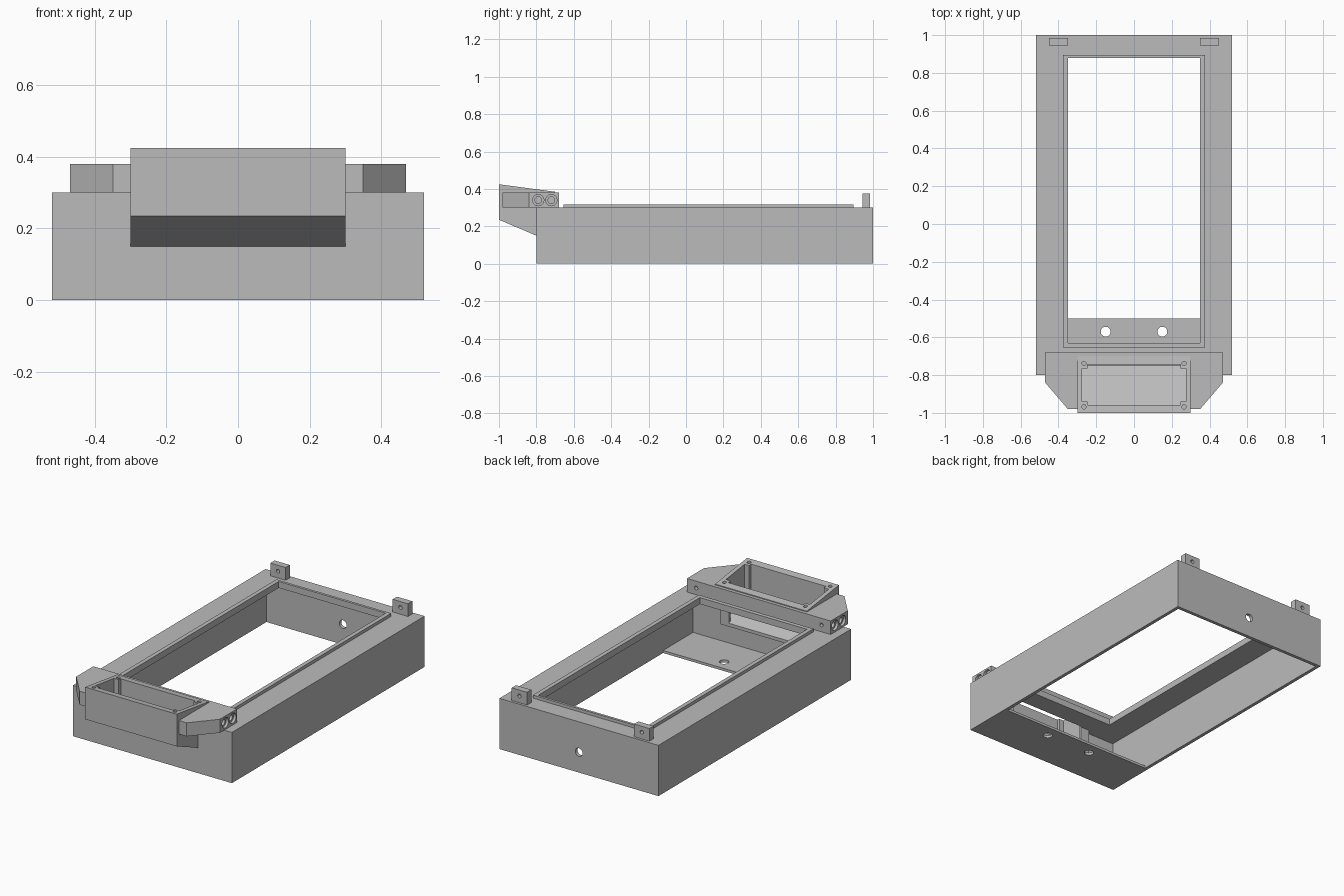
import bpy
import bmesh
from math import pi

if "Cube" in bpy.data.objects:
    bpy.data.objects.remove(bpy.data.objects["Cube"])

grey = bpy.data.materials.new("plain grey")
grey.use_nodes = True
GREY = (0.5, 0.5, 0.5, 1)
grey.diffuse_color = GREY
grey.node_tree.nodes["Principled BSDF"].inputs["Base Color"].default_value = GREY


def finish(bm, name):
    bmesh.ops.recalc_face_normals(bm, faces=bm.faces)
    mesh = bpy.data.meshes.new(name)
    bm.to_mesh(mesh)
    bm.free()
    mesh.materials.append(grey)
    obj = bpy.data.objects.new(name, mesh)
    bpy.context.collection.objects.link(obj)
    return obj


def prism(name, points, axis, low, high):
    """Extrude a flat outline along x (points are y, z) or z (points are x, y)."""
    bm = bmesh.new()
    place = (lambda a, b: (low, a, b)) if axis == "x" else (lambda a, b: (a, b, low))
    face = bm.faces.new([bm.verts.new(place(a, b)) for a, b in points])
    new = bmesh.ops.extrude_face_region(bm, geom=[face])["geom"]
    step = high - low
    bmesh.ops.translate(bm, verts=[v for v in new if isinstance(v, bmesh.types.BMVert)],
                        vec=(step, 0, 0) if axis == "x" else (0, 0, step))
    return finish(bm, name)


def box(name, x, y, z):
    corners = [(x[0], y[0]), (x[1], y[0]), (x[1], y[1]), (x[0], y[1])]
    return prism(name, corners, "z", *z)


def rod(centre, radius, length, axis):
    bm = bmesh.new()
    bmesh.ops.create_cone(bm, cap_ends=True, segments=32, radius1=radius,
                          radius2=radius, depth=length)
    obj = finish(bm, "hole_cutter")
    obj.location = centre
    obj.rotation_euler = {"x": (0, pi / 2, 0), "y": (pi / 2, 0, 0), "z": (0, 0, 0)}[axis]
    return obj


def boolean(target, tools, operation="DIFFERENCE"):
    bpy.context.view_layer.objects.active = target
    for tool in tools:
        mod = target.modifiers.new("cut", "BOOLEAN")
        mod.operation = operation
        mod.solver = "EXACT"
        mod.object = tool
        bpy.ops.object.modifier_apply(modifier=mod.name)
        bpy.data.objects.remove(tool)


def smooth(obj):
    bpy.ops.object.select_all(action="DESELECT")
    obj.select_set(True)
    bpy.context.view_layer.objects.active = obj
    bpy.ops.object.shade_smooth_by_angle(angle=pi / 6)


def housing_cavities():
    """Sloped-floor pocket with stepped corners that leave room for screws."""
    pockets = []
    for half, front, back in ((0.275, -0.94, -0.765), (0.245, -0.957, -0.745)):
        floor = [(y, 0.255 - (y + 1) * 0.425) for y in (front, back)]
        pockets.append(prism("cavity_cutter", floor + [(back, 0.5), (front, 0.5)],
                             "x", -half, half))
    return pockets


# Hollow case, open underneath except for a front floor
case = box("case", (-0.52, 0.52), (-0.8, 1), (0, 0.3))
boolean(case, [box("rim", (-0.375, 0.375), (-0.655, 0.895), (0.29, 0.318))], "UNION")
boolean(case, [
    box("inside_cutter", (-0.5, 0.5), (-0.78, 0.98), (0.015, 0.28)),
    box("underside_cutter", (-0.5, 0.5), (-0.5, 0.98), (-0.1, 0.1)),
    box("window_cutter", (-0.35, 0.35), (-0.63, 0.88), (0.2, 0.4)),
    rod((0, 1, 0.12), 0.024, 0.1, "y"),
    rod((-0.15, -0.57, 0), 0.026, 0.1, "z"),
    rod((0.15, -0.57, 0), 0.026, 0.1, "z"),
])
boolean(case, housing_cavities())
smooth(case)

# Sloped front housing with an open top frame
housing = prism("front_housing", [
    (-1, 0.235), (-1, 0.425), (-0.7, 0.385), (-0.7, 0.3),
    (-0.75, 0.3), (-0.75, 0.129)], "x", -0.3, 0.3)
boolean(housing, housing_cavities())
boolean(housing, [rod((x, y, 0.42), 0.011, 0.12, "z")
                  for x in (-0.265, 0.265) for y in (-0.968, -0.738)])
smooth(housing)

# Rear bar joining the two side wings
bar = box("rear_bar", (-0.31, 0.31), (-0.705, -0.68), (0.3, 0.38))

for side, label in ((1, "left"), (-1, "right")):
    # Chamfered wing with two counterbored sockets and a screw hole
    outline = [(0.3, -0.98), (0.35, -0.98), (0.47, -0.84), (0.47, -0.68), (0.3, -0.68)]
    wing = prism(label + "_wing", [(side * x, y) for x, y in outline], "z", 0.3, 0.38)
    cutters = [rod((side * 0.41, -0.68, 0.34), 0.011, 0.06, "y")]
    for y in (-0.79, -0.72):
        cutters.append(rod((side * 0.47, y, 0.34), 0.03, 0.03, "x"))
        cutters.append(rod((side * 0.47, y, 0.34), 0.018, 0.2, "x"))
    boolean(wing, cutters)
    smooth(wing)

    # Drilled mounting ear at the back
    ear = box(label + "_ear", sorted((side * 0.35, side * 0.45)), (0.945, 0.985), (0.3, 0.375))
    boolean(ear, [rod((side * 0.4, 0.965, 0.34), 0.011, 0.1, "y")])
    smooth(ear)
